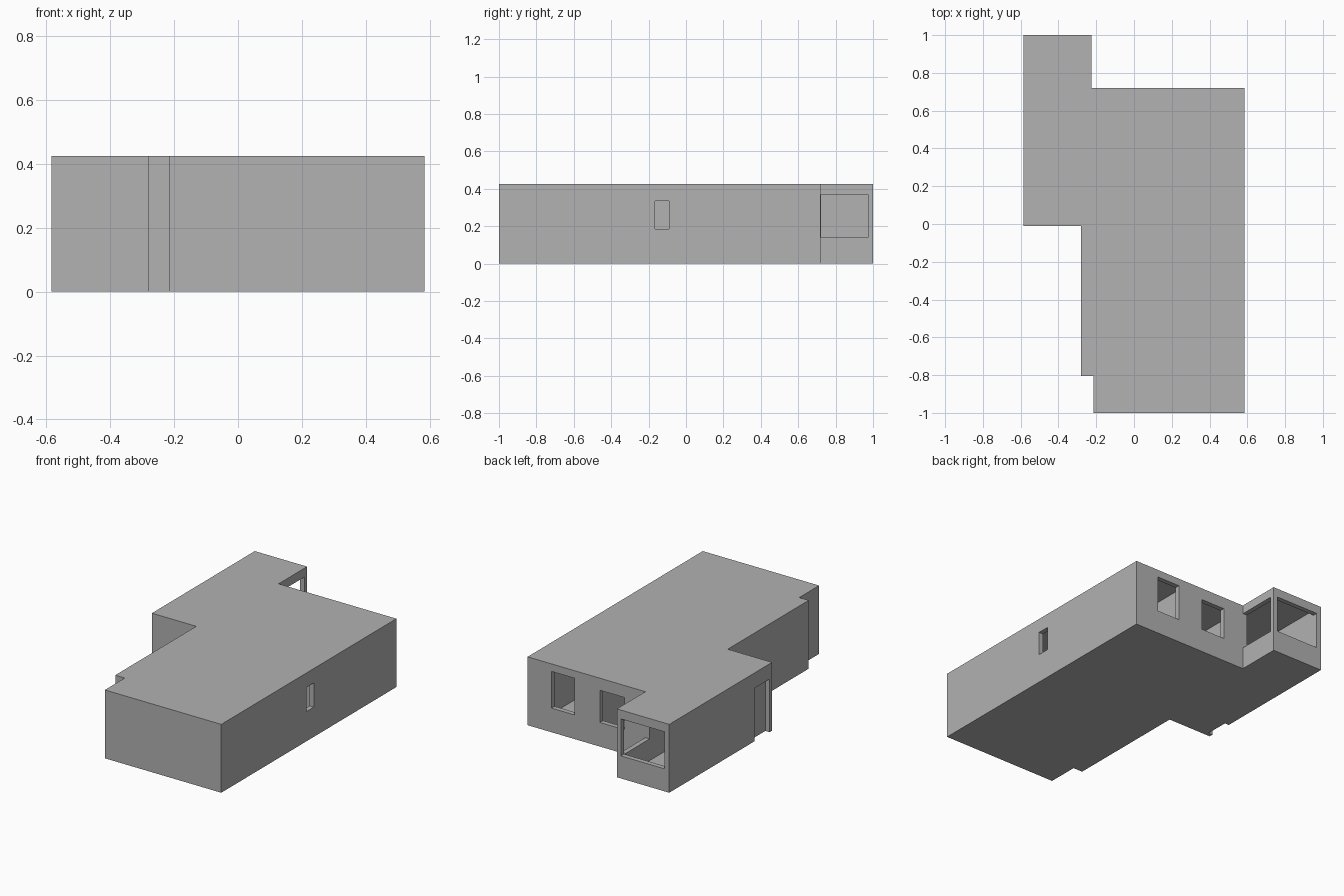
import bpy
import bmesh
from mathutils import Vector

HEIGHT = 0.425
WALL = 0.03
ROOF = 0.02
FLOOR = 0.005

old = bpy.data.objects.get("Cube")
if old:
    bpy.data.objects.remove(old, do_unlink=True)

# One plain grey for the whole building
grey = bpy.data.materials.new("plain grey")
grey.use_nodes = True
grey.diffuse_color = (0.445, 0.445, 0.445, 1)
bsdf = next(n for n in grey.node_tree.nodes if n.type == "BSDF_PRINCIPLED")
bsdf.inputs["Base Color"].default_value = grey.diffuse_color


def prism(name, outline, z0, z1):
    """Extrude a floor-plan outline between two heights."""
    bm = bmesh.new()
    face = bm.faces.new([bm.verts.new((x, y, z0)) for x, y in outline])
    new = bmesh.ops.extrude_face_region(bm, geom=[face])["geom"]
    verts = [v for v in new if isinstance(v, bmesh.types.BMVert)]
    bmesh.ops.translate(bm, verts=verts, vec=(0, 0, z1 - z0))
    bmesh.ops.recalc_face_normals(bm, faces=bm.faces[:])
    mesh = bpy.data.meshes.new(name)
    bm.to_mesh(mesh)
    bm.free()
    mesh.materials.append(grey)
    obj = bpy.data.objects.new(name, mesh)
    bpy.context.collection.objects.link(obj)
    return obj


def box(name, x0, x1, y0, y1, z0, z1):
    return prism(name, [(x0, y0), (x1, y0), (x1, y1), (x0, y1)], z0, z1)


def inset(outline, t):
    """Offset a counter-clockwise, right-angled outline inward."""
    pts = [Vector(p) for p in outline]
    result = []
    for i, p in enumerate(pts):
        before = (p - pts[i - 1]).normalized()
        after = (pts[(i + 1) % len(pts)] - p).normalized()
        d = before + after
        result.append((p.x - d.y * t, p.y + d.x * t))
    return result


def cut(target, cutter):
    """Subtract the cutter for good and remove it."""
    cutter.hide_render = True
    mod = target.modifiers.new("cut", "BOOLEAN")
    mod.operation = "DIFFERENCE"
    mod.solver = "EXACT"
    mod.object = cutter
    bpy.context.view_layer.objects.active = target
    bpy.ops.object.modifier_apply(modifier=mod.name)
    bpy.data.objects.remove(cutter, do_unlink=True)


# Hollow shell: outer walls, flat roof and thin floor
plan = [(-0.585, 1), (-0.585, -0.01), (-0.28, -0.01), (-0.28, -0.805),
        (-0.215, -0.805), (-0.215, -1), (0.585, -1), (0.585, 0.72),
        (-0.225, 0.72), (-0.225, 1)]
shell = prism("house_shell", plan, 0, HEIGHT)
cut(shell, prism("room_void", inset(plan, WALL), FLOOR, HEIGHT - ROOF))

# Windows and the side doorway, which runs down to the ground
openings = {
    "back_window_tall": (0.262, 0.42, 0.67, 0.75, 0.15, 0.378),
    "back_window_short": (-0.08, 0.087, 0.67, 0.75, 0.15, 0.35),
    "bay_back_window": (-0.553, -0.253, 0.95, 1.05, 0.14, 0.37),
    "bay_side_window": (-0.27, -0.2, 0.722, 0.972, 0.14, 0.37),
    "side_slot_window": (0.54, 0.62, -0.165, -0.09, 0.185, 0.335),
    "side_doorway": (-0.62, -0.556, 0.015, 0.163, -0.05, 0.33),
}
for name, size in openings.items():
    cut(shell, box(name, *size))

# Inner partition walls, from floor to ceiling
partitions = {
    "bay_partition": (-0.255, -0.225, 0.09, 0.69),
    "middle_partition": (0.17, 0.2, 0.09, 0.69),
    "cross_partition": (-0.225, 0.555, 0.06, 0.09),
}
for name, size in partitions.items():
    box(name, *size, FLOOR, HEIGHT - ROOF)
